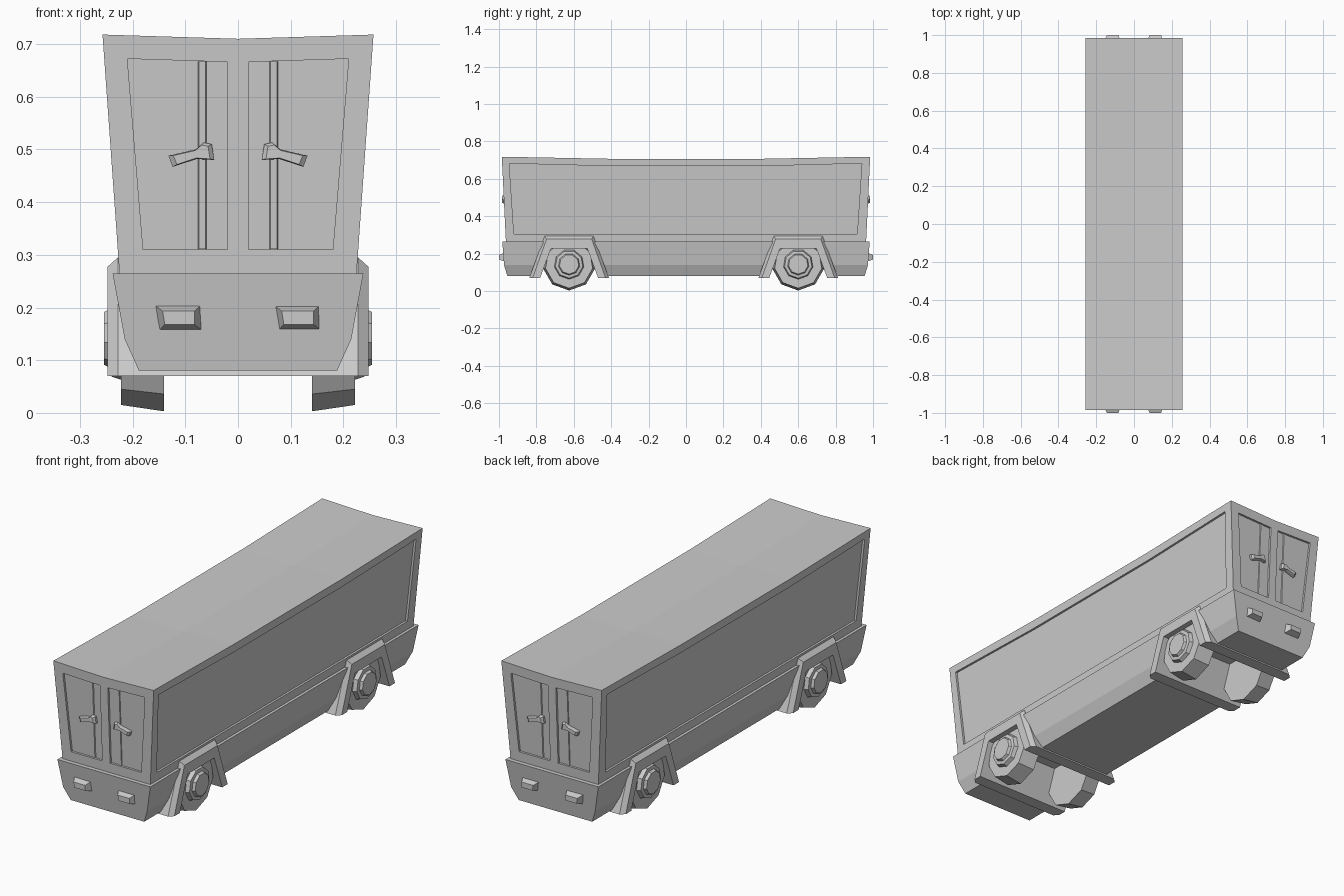
import bpy, bmesh
from math import sin, cos, tau

if "Cube" in bpy.data.objects:
    bpy.data.objects.remove(bpy.data.objects["Cube"])

WHEEL_Y = (-0.625, 0.6)


def finish(name, bm):
    bmesh.ops.recalc_face_normals(bm, faces=bm.faces)
    me = bpy.data.meshes.new(name)
    bm.to_mesh(me)
    bm.free()
    ob = bpy.data.objects.new(name, me)
    bpy.context.collection.objects.link(ob)
    return ob


def loft(name, rings):
    """Capped skin through a series of closed rings with equal point counts."""
    bm = bmesh.new()
    vs = [[bm.verts.new(p) for p in r] for r in rings]
    n = len(vs[0])
    for a, b in zip(vs, vs[1:]):
        for i in range(n):
            j = (i + 1) % n
            bm.faces.new((a[i], a[j], b[j], b[i]))
    bm.faces.new(vs[0])
    bm.faces.new(vs[-1])
    return finish(name, bm)


# Flared wall planes of the box body
def wall_x(z):
    return 0.225 + (z - 0.265) * 0.071


def wall_y(z):
    return 0.963 + (z - 0.265) * 0.048


# Box body with dished roof
bm = bmesh.new()
bmesh.ops.create_cube(bm, size=2)
for co, no in (((0, 0, 0), (1, 0, 0)), ((0, -0.4, 0), (0, 1, 0)), ((0, 0.4, 0), (0, 1, 0))):
    bmesh.ops.bisect_plane(bm, geom=bm.verts[:] + bm.edges[:] + bm.faces[:], plane_co=co, plane_no=no)
for v in bm.verts:
    x, y, z = v.co
    h = 0.255 if z < 0 else 0.699 + 0.008 * abs(x) + (0.011 if abs(y) > 0.5 else 0)
    v.co = (x * wall_x(h), y * wall_y(h) if abs(y) > 0.5 else y, h)
body = finish("box_body", bm)

# Recessed side panels and doors
side = [(-.92, .305), (.915, .305), (.94, .682), (.4, .668), (-.4, .668), (-.945, .682)]
door = [(.02, .31), (.18, .31), (.21, .672), (.02, .666)]
D = 0.01
cutters = []
for s in (-1, 1):
    cutters.append(loft("side_cutter", [[(s * (wall_x(z) + d), y, z) for y, z in side] for d in (-D, .03)]))
    for t in (-1, 1):
        cutters.append(loft("door_cutter", [[(t * x, s * (wall_y(z) + d), z) for x, z in door] for d in (-D, .03)]))
bpy.context.view_layer.objects.active = body
for c in cutters:
    m = body.modifiers.new("cut", 'BOOLEAN')
    m.object = c
    m.operation = 'DIFFERENCE'
    m.solver = 'EXACT'
    bpy.ops.object.modifier_apply(modifier=m.name)
    bpy.data.objects.remove(c)

# Lower hull: bumpers and centre section, cut on the slope of the arches
hull = [(.238, .265), (.215, .14), (.188, .08)]


def section(y_at):
    pts = hull + [(-x, z) for x, z in reversed(hull)]
    return [(x, y_at(z), z) for x, z in pts]


def arch_y(center, s):
    return lambda z: center + s * (0.2 - (z - 0.08) * 0.35)


def nose(z):
    return 0.955 if z < .1 else 0.973 if z < .2 else 0.982


loft("front_bumper", [section(lambda z: -nose(z)), section(arch_y(WHEEL_Y[0], -1))])
loft("centre_skirt", [section(arch_y(WHEEL_Y[0], 1)), section(arch_y(WHEEL_Y[1], -1))])
loft("rear_bumper", [section(arch_y(WHEEL_Y[1], 1)), section(nose)])


# Wheel arches spanning the full width, with chamfered outer rims
def arch_ring(x, c, r):
    half = [(.213 - r, .07), (.13 - r / 2, .295 - r)]
    inner = [(.097, .228), (.155, .07)]
    pts = half + [(-y, z) for y, z in reversed(half)]
    pts += [(-y, z) for y, z in reversed(inner)] + inner
    return [(x, c + y, z) for y, z in pts]


for c in WHEEL_Y:
    loft("wheel_arch", [arch_ring(x, c, r) for x, r in
                        ((-.248, .018), (-.228, 0), (.228, 0), (.248, .018))])


# Nine-sided wheels with stepped hubs
def circle(x, y, r, n=9):
    return [(x, y + r * sin(tau * i / n), .143 - r * cos(tau * i / n)) for i in range(n)]


for s in (-1, 1):
    for c in WHEEL_Y:
        loft("wheel", [circle(s * x, c, r) for x, r in
                       ((.14, .14), (.222, .128), (.222, .08), (.24, .074), (.242, .058), (.254, .052))])

# Lamps, door handles and door ridges on both ends
grip = [(.045, .48), (.05, .51), (.065, .513), (.08, .5), (.132, .488), (.124, .467), (.078, .482)]
for s in (-1, 1):
    for x in (-.113, .113):
        base = [(-.045, .205), (.043, .205), (.043, .158), (-.035, .158)]
        face = [(-.03, .193), (.03, .193), (.03, .168), (-.026, .168)]
        loft("lamp", [[(x + a, s * y, z) for a, z in ring] for ring, y in ((base, .97), (face, 1.0))])
    for t in (-1, 1):
        loft("door_handle", [[(t * (.085 + (x - .085) * k), s * y, .49 + (z - .49) * k) for x, z in grip]
                             for y, k in ((.955, 1), (.975, 1), (.983, .8))])
        loft("door_ridge", [[(t * x, s * (wall_y(z) - D + d), z)
                             for x, d in ((.057, -.004), (.062, .004), (.074, .004), (.077, -.004))]
                            for z in (.311, .667)])
